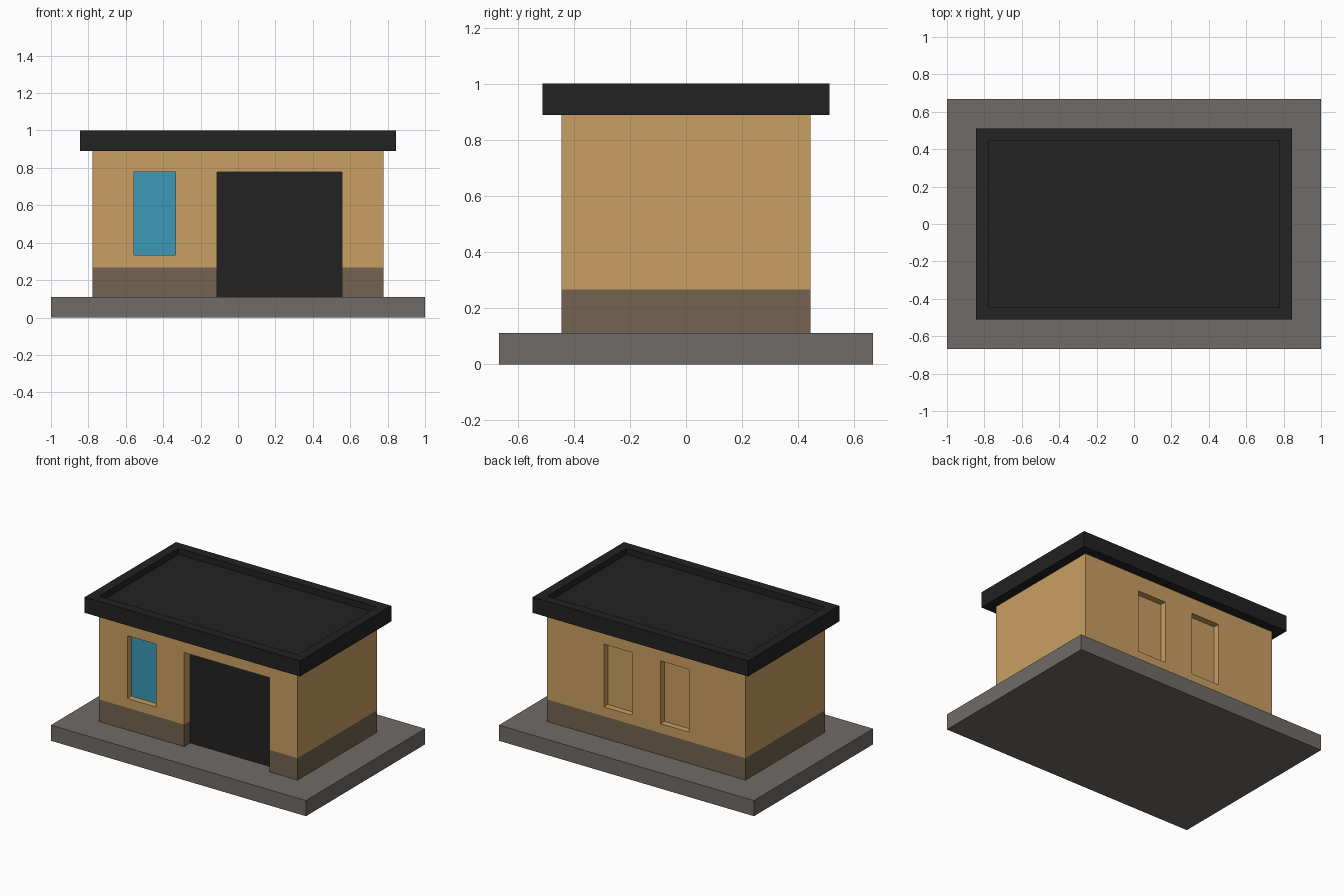
import bpy
import bmesh
from mathutils import Vector

if "Cube" in bpy.data.objects:
    bpy.data.objects.remove(bpy.data.objects["Cube"])


def srgb(c):
    c /= 255
    return c / 12.92 if c <= 0.04045 else ((c + 0.055) / 1.055) ** 2.4


def material(name, r, g, b):
    m = bpy.data.materials.new(name)
    m.diffuse_color = (srgb(r), srgb(g), srgb(b), 1)
    m.use_nodes = True
    m.node_tree.nodes["Principled BSDF"].inputs["Base Color"].default_value = m.diffuse_color
    return m


STONE = material("grey stone", 112, 107, 104)
PLASTER = material("tan plaster", 202, 159, 98)
BASE = material("brown base", 115, 99, 80)
BLACK = material("black", 34, 34, 34)
GLASS = material("blue glass", 60, 154, 184)


def box(hx, hy, z0, z1):
    bm = bmesh.new()
    bmesh.ops.create_cube(bm, size=1)
    for v in bm.verts:
        v.co = Vector((v.co.x * 2 * hx, v.co.y * 2 * hy, z1 if v.co.z > 0 else z0))
    return bm


def finish(bm, name, *mats):
    bmesh.ops.recalc_face_normals(bm, faces=bm.faces)
    me = bpy.data.meshes.new(name)
    bm.to_mesh(me)
    bm.free()
    for m in mats:
        me.materials.append(m)
    ob = bpy.data.objects.new(name, me)
    bpy.context.collection.objects.link(ob)


def push(bm, faces, offset):
    """Extrude a face region by offset and return the moved faces."""
    geom = bmesh.ops.extrude_face_region(bm, geom=faces)["geom"]
    bmesh.ops.translate(bm, vec=offset,
                        verts=[g for g in geom if isinstance(g, bmesh.types.BMVert)])
    old = [f for f in faces if f.is_valid]
    if old:
        bmesh.ops.delete(bm, geom=old, context='FACES_ONLY')
    return [g for g in geom if isinstance(g, bmesh.types.BMFace)]


# Ground slab
finish(box(1, 0.667, 0, 0.111), "ground_slab", STONE)

# Walls, cut along the edges of the openings and the base band
HY, BAND = 0.444, 0.267
bm = box(0.778, HY, 0.1, 0.9)
cuts = [((x, 0, 0), (1, 0, 0)) for x in (-0.556, -0.333, -0.111, 0.111, 0.333, 0.556)]
cuts += [((0, 0, z), (0, 0, 1)) for z in (BAND, 0.333, 0.778)]
for co, no in cuts:
    bmesh.ops.bisect_plane(bm, geom=bm.verts[:] + bm.edges[:] + bm.faces[:],
                           plane_co=co, plane_no=no, dist=1e-5)

# Openings: side, x range, z range, depth, material index
openings = [
    (-1, -0.556, -0.333, 0.333, 0.778, 0.044, 2),  # front window
    (-1, -0.111, 0.556, 0.1, 0.778, 0.067, 3),     # door
    (1, 0.111, 0.333, 0.333, 0.778, 0.044, 0),     # back niches
    (1, -0.333, -0.111, 0.333, 0.778, 0.044, 0),
]
panels = []
for side, x0, x1, z0, z1, depth, mat in openings:
    faces = []
    for f in bm.faces:
        c = f.calc_center_median()
        if abs(c.y - side * HY) < 1e-4 and x0 < c.x < x1 and z0 < c.z < z1:
            faces.append(f)
    panels += [(f, mat) for f in push(bm, faces, (0, -side * depth, 0))]
for f in bm.faces:
    f.material_index = 1 if f.calc_center_median().z < BAND else 0
for f, mat in panels:
    f.material_index = mat
finish(bm, "walls", PLASTER, BASE, GLASS, BLACK)

# Flat roof with a raised rim
bm = box(0.844, 0.511, 0.889, 1.0)
top = max(bm.faces, key=lambda f: f.calc_center_median().z)
bmesh.ops.inset_individual(bm, faces=[top], thickness=0.067, use_even_offset=True)
push(bm, [top], (0, 0, -0.044))
finish(bm, "roof", BLACK)
